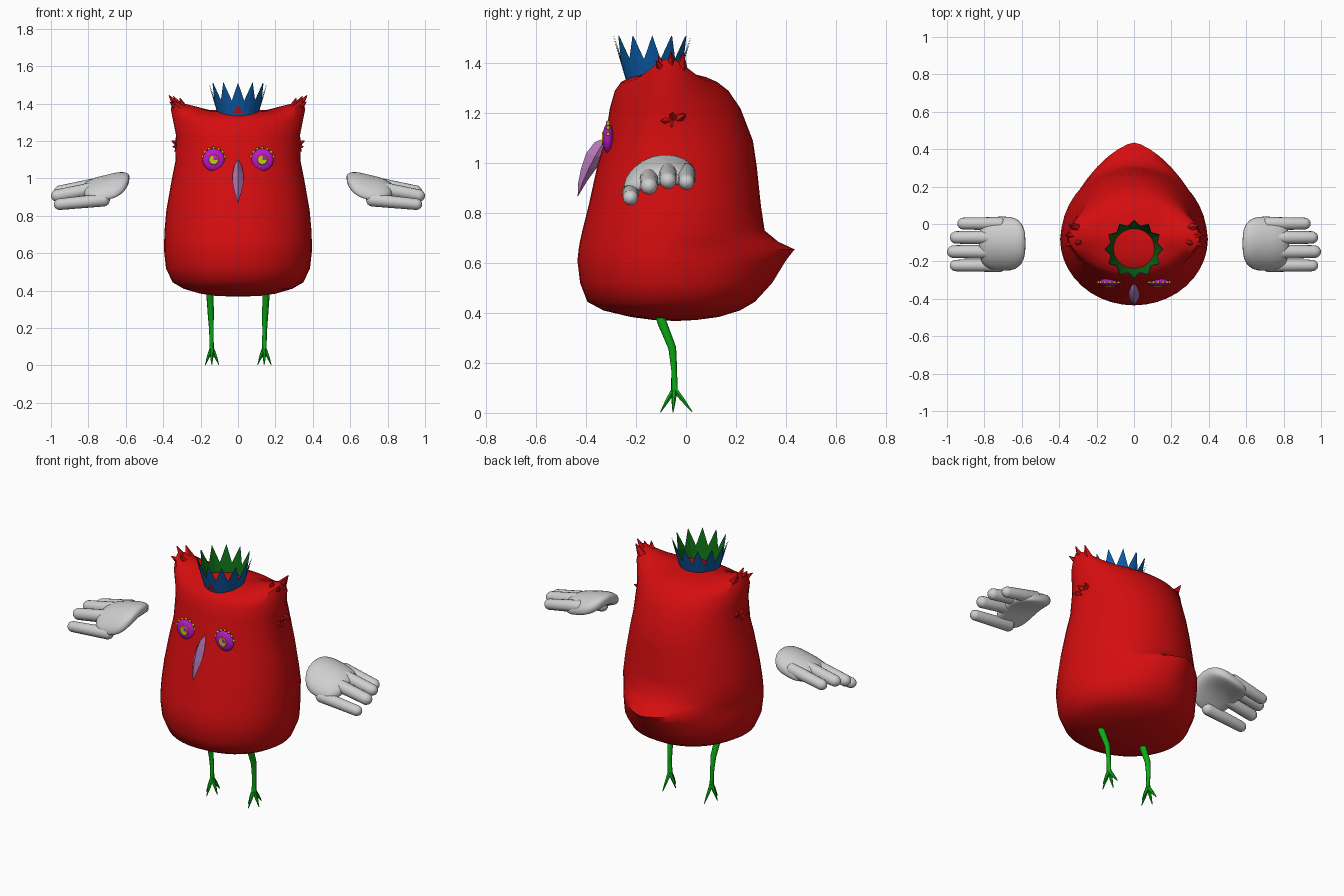
import bpy, bmesh, math
from mathutils import Vector

if "Cube" in bpy.data.objects:
    bpy.data.objects.remove(bpy.data.objects["Cube"])


def material(name, rgb):
    m = bpy.data.materials.new(name)
    m.diffuse_color = (*rgb, 1)
    m.use_nodes = True
    m.node_tree.nodes["Principled BSDF"].inputs["Base Color"].default_value = m.diffuse_color
    return m


RED = material("red", (0.66, 0.004, 0.005))
GREY = material("light_grey", (0.62, 0.62, 0.62))
BLUE = material("crown_blue", (0.004, 0.11, 0.42))
DARK = material("dark_green", (0.004, 0.13, 0.006))
GREEN = material("leg_green", (0.003, 0.42, 0.007))
MAGENTA = material("magenta", (0.52, 0.008, 0.6))
YELLOW = material("yellow", (0.55, 0.6, 0.004))
MAUVE = material("mauve", (0.46, 0.19, 0.48))


def finish(name, bm, mat, smooth=None):
    bmesh.ops.recalc_face_normals(bm, faces=bm.faces)
    me = bpy.data.meshes.new(name)
    bm.to_mesh(me)
    bm.free()
    me.materials.append(mat)
    ob = bpy.data.objects.new(name, me)
    bpy.context.collection.objects.link(ob)
    if smooth:
        bpy.ops.object.select_all(action='DESELECT')
        ob.select_set(True)
        bpy.context.view_layer.objects.active = ob
        bpy.ops.object.shade_smooth_by_angle(angle=math.radians(smooth))
    return ob


def loft(bm, rings, start, end):
    """Skin closed rings and close both ends with fans to a point."""
    rows = [[bm.verts.new(p) for p in r] for r in rings]
    n = len(rows[0])
    for a, b in zip(rows, rows[1:]):
        for i in range(n):
            j = (i + 1) % n
            bm.faces.new((a[i], a[j], b[j], b[i]))
    for row, tip in ((rows[0], start), (rows[-1], end)):
        v = bm.verts.new(tip)
        for i in range(n):
            bm.faces.new((row[i], row[(i + 1) % n], v))


def tube(bm, path, radii, n=8):
    pts = [Vector(p) for p in path]
    rings = []
    for k, p in enumerate(pts):
        d = pts[min(k + 1, len(pts) - 1)] - pts[max(k - 1, 0)]
        q = d.to_track_quat('Z', 'Y')
        rings.append([p + q @ Vector((radii[k] * math.cos(t), radii[k] * math.sin(t), 0))
                      for t in (2 * math.pi * i / n for i in range(n))])
    loft(bm, rings, pts[0], pts[-1])


def blob(bm, shape, u=20, v=12):
    """Unit sphere whose points are remapped by a shape function."""
    made = bmesh.ops.create_uvsphere(bm, u_segments=u, v_segments=v, radius=1)
    for vert in made['verts']:
        vert.co = shape(vert.co.copy())


def power(v, e):
    return math.copysign(abs(v) ** e, v)


# Body: height, half width, front y, back y, back roundness
BODY = [
    (.372, .12, -.13, .04, 2), (.384, .20, -.22, .13, 2), (.41, .29, -.33, .216, 2),
    (.445, .35, -.395, .276, 2), (.52, .385, -.424, .345, 1.8), (.61, .395, -.435, .40, 1.6),
    (.655, .395, -.43, .435, 1.5), (.685, .394, -.425, .37, 1.7), (.73, .392, -.415, .315, 2),
    (.83, .383, -.39, .30, 2), (.99, .355, -.355, .283, 2), (1.09, .335, -.325, .268, 2),
    (1.22, .325, -.305, .218, 2), (1.29, .325, -.285, .17, 2), (1.325, .31, -.26, .125, 2),
    (1.345, .25, -.22, .08, 2), (1.36, .15, -.18, .02, 2)]
SEG = 40
rings = []
for z, w, yf, yb, n in BODY:
    ring = []
    yc = -.08 if yb > 0.03 else (yf + yb) / 2
    for i in range(SEG):
        t = 2 * math.pi * i / SEG
        c, s = math.cos(t), math.sin(t)
        e = 2 / n if s > 0 else 1
        x = w * power(c, e)
        y = yc + ((yb - yc) if s > 0 else (yc - yf)) * power(s, e)
        # pull the upper corners up and out into ears
        ramp = min(max((z - 1.2) / .12, 0), 1)
        k = max((abs(x) - .12) / .23, 0) ** 1.5 * math.exp(-((y + .06) / .13) ** 2) * ramp
        ring.append((x + math.copysign(.055 * k, x), y, z + .125 * k))
    rings.append(ring)
bm = bmesh.new()
loft(bm, rings, (0, -.04, .368), (0, -.08, 1.365))
finish("body", bm, RED, 50)

# Feather tufts on the ears and cheeks
bm = bmesh.new()
for s in (-1, 1):
    for a, b in (((.32, -.06, 1.38), (.37, -.06, 1.445)), ((.31, -.02, 1.38), (.345, -.01, 1.44)),
                 ((.29, -.09, 1.37), (.31, -.11, 1.43)), ((.32, -.09, 1.37), (.365, -.12, 1.41)),
                 ((.31, -.05, 1.18), (.355, -.06, 1.20)), ((.31, -.03, 1.18), (.35, 0, 1.195)),
                 ((.31, -.07, 1.17), (.35, -.10, 1.17)), ((.31, -.05, 1.17), (.34, -.06, 1.145))):
        tube(bm, [(s * a[0], *a[1:]), (s * b[0], *b[1:])], [.027, .002], 5)
finish("feather_tufts", bm, RED)

# Crown: spiked outer wall with a slightly smaller lining
CY, SPIKES = -.135, 12


def crown_wall(name, mat, inset):
    bm = bmesh.new()
    low, high = [], []
    for i in range(2 * SPIKES):
        t = math.pi * i / SPIKES - math.pi / 2
        for row, r, z in ((low, .102, 1.32), (high, *((.158, 1.512) if i % 2 == 0 else (.13, 1.415)))):
            r -= inset
            row.append(bm.verts.new((r * math.cos(t), CY + r * math.sin(t), z)))
    for i in range(2 * SPIKES):
        j = (i + 1) % (2 * SPIKES)
        bm.faces.new((low[i], low[j], high[j], high[i]))
    ob = finish(name, bm, mat)
    # outer wall faces out, lining faces in
    me = ob.data
    f = me.polygons[0]
    outward = f.normal.dot(f.center - Vector((0, CY, f.center.z))) > 0
    if outward != (inset == 0):
        me.flip_normals()


crown_wall("crown", BLUE, 0)
crown_wall("crown_lining", DARK, .004)
bm = bmesh.new()
front = [(-.028, CY - .112, 1.35), (.028, CY - .112, 1.35), (0, CY - .127, 1.392)]
bm.faces.new([bm.verts.new(p) for p in front])
finish("crown_jewel", bm, RED)

# Beak: hooked diamond section (outer y, z, inner y, z, half width)
rings = []
for yo, zo, yi, zi, w in ((-.365, 1.085, -.31, 1.06, .018), (-.40, 1.04, -.325, 1.02, .028),
                          (-.42, .98, -.355, .985, .03), (-.432, .92, -.395, .93, .018)):
    ym, zm = (yo + yi) / 2, (zo + zi) / 2
    rings.append([(0, yo, zo), (w, ym, zm), (0, yi, zi), (-w, ym, zm)])
bm = bmesh.new()
loft(bm, rings, (0, -.31, 1.105), (0, -.434, .865))
finish("beak", bm, MAUVE)

for s, side in ((-1, "left"), (1, "right")):
    # Eye: flattened ball, iris plate, pupil wedge, beaded lashes
    ex, ez = s * .13, 1.1
    bm = bmesh.new()
    blob(bm, lambda p: Vector((ex + .06 * p.x, -.312 + .022 * p.y, ez + .06 * p.z)))
    finish(side + "_eye", bm, MAGENTA, 60)
    bm = bmesh.new()
    tube(bm, [(ex, -.329, ez), (ex, -.337, ez)], [.028, .025], 16)
    finish(side + "_iris", bm, YELLOW)
    bm = bmesh.new()
    wedge = [(ex, -.3385, ez)] + [(ex + .022 * math.cos(a), -.3385, ez + .022 * math.sin(a))
                                  for a in (0, .4, .8, 1.2, 1.57)]
    bm.faces.new([bm.verts.new(p) for p in wedge])
    finish(side + "_pupil", bm, MAGENTA)
    bm = bmesh.new()
    for i in range(7):
        a = math.radians(15 + 25 * i)
        px, pz = ex + .062 * math.cos(a), ez + .064 * math.sin(a)
        blob(bm, lambda p: Vector((px, -.312, pz)) + .008 * p, 8, 6)
    finish(side + "_lashes", bm, YELLOW, 60)

    # Leg with four splayed toes
    bm = bmesh.new()
    tube(bm, [(s * .15, -.115, .42), (s * .149, -.095, .36), (s * .145, -.055, .26),
              (s * .142, -.047, .17), (s * .14, -.047, .08)], [.02, .019, .016, .012, .014], 10)
    for dx, dy in ((0, -.055), (0, .072), (-.035, -.005), (.038, -.005)):
        tube(bm, [(s * .14, -.047, .095), (s * .14 + dx * .5, -.047 + dy * .5, .05),
                  (s * .14 + dx, -.047 + dy, .003)], [.012, .009, .002], 6)
    finish(side + "_leg", bm, GREEN, 50)

    # Hand: arched rounded palm with four plump fingers
    def palm(p):
        x, y, z = (power(c, .7) for c in p)
        y = -.105 + .145 * y
        arch = 2.6 * (y + .08) ** 2 if y < -.08 else 2 * (y + .08) ** 2
        return Vector((s * (.705 + .125 * x), y, .975 - .03 * x + .045 * z - arch))

    bm = bmesh.new()
    blob(bm, palm, 28, 16)
    for x1, y, z0, z1, r in ((.945, .002, .965, .925, .036), (.985, -.072, .975, .93, .038),
                             (1.0, -.148, .955, .908, .039), (.985, -.222, .885, .862, .035)):
        def finger(p):
            f = min(max(p.x * 30, 0), 1)
            cx = .72 + f * (x1 - r - .72)
            taper = r * (1 - .12 * f)
            return Vector((s * (cx + r * p.x), y + taper * p.y, z0 + (z1 - z0) * f + taper * p.z))
        made = bmesh.ops.create_uvsphere(bm, u_segments=16, v_segments=13, radius=1)
        for v in made['verts']:
            v.co = finger(Vector((v.co.z, v.co.y, v.co.x)))
    finish(side + "_hand", bm, GREY, 60)
